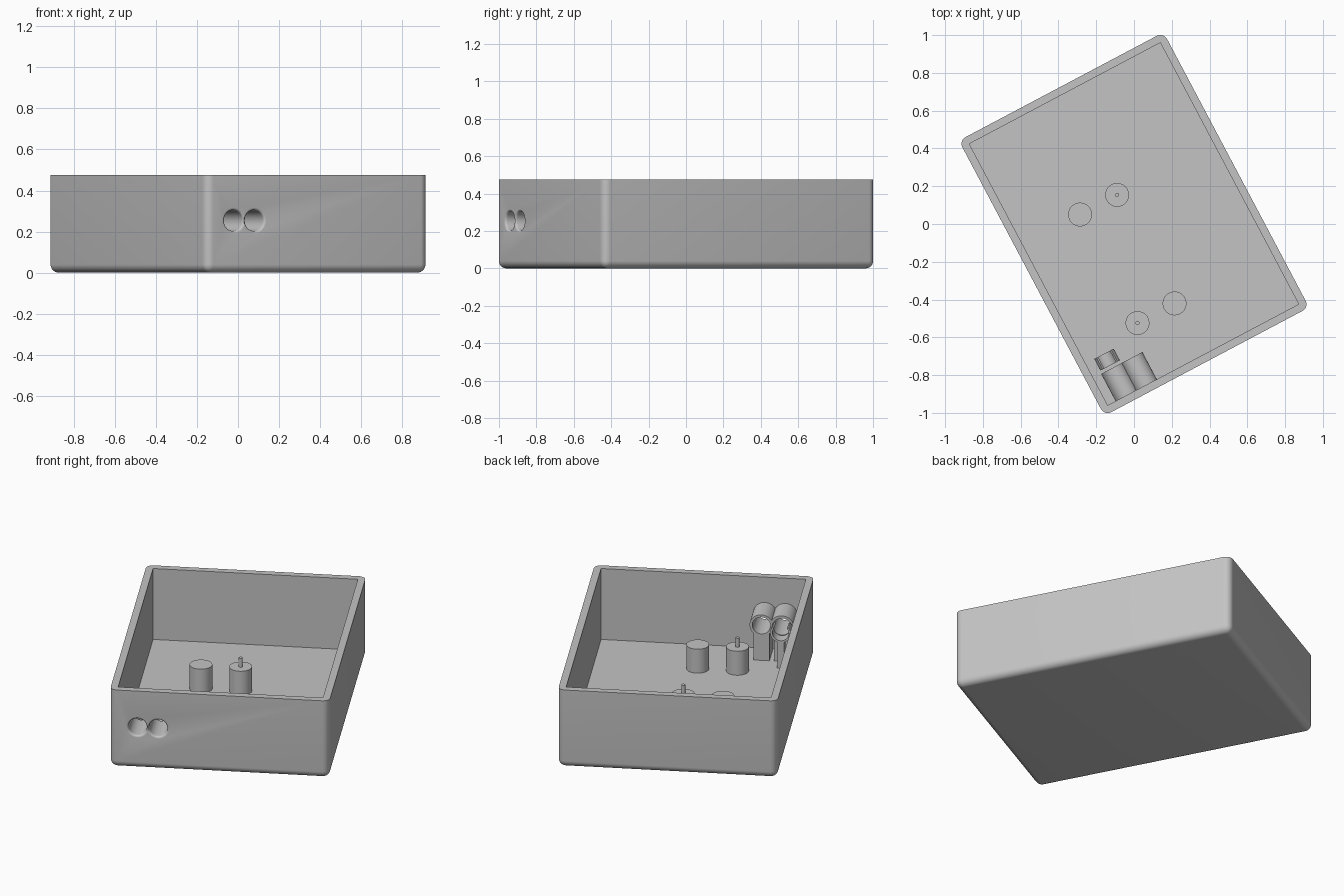
import bpy, bmesh, math
from mathutils import Matrix

if "Cube" in bpy.data.objects:
    bpy.data.objects.remove(bpy.data.objects["Cube"])

TURN = math.radians(27.9)          # whole enclosure is turned about z
A, B, WALL, H = 0.572, 0.783, 0.041, 0.475   # inner half width / half length, wall, height
EYE_Z, EYE_U = 0.254, (-0.459, -0.344)       # centres of the two round openings
TUBE_END = -0.62

grey = bpy.data.materials.new("plain_grey")
grey.diffuse_color = (0.55, 0.55, 0.55, 1)
grey.use_nodes = True
grey.node_tree.nodes["Principled BSDF"].inputs["Base Color"].default_value = grey.diffuse_color


def finish(name, bm):
    bmesh.ops.recalc_face_normals(bm, faces=bm.faces)
    me = bpy.data.meshes.new(name)
    bm.to_mesh(me)
    bm.free()
    ob = bpy.data.objects.new(name, me)
    bpy.context.collection.objects.link(ob)
    ob.rotation_euler.z = TURN
    me.materials.append(grey)
    return ob


def activate(ob):
    bpy.ops.object.select_all(action='DESELECT')
    ob.select_set(True)
    bpy.context.view_layer.objects.active = ob


def smooth(ob):
    activate(ob)
    bpy.ops.object.shade_smooth_by_angle(angle=math.radians(35))


def boolean(ob, others, op='DIFFERENCE'):
    activate(ob)
    for other in others:
        mod = ob.modifiers.new("cut", 'BOOLEAN')
        mod.operation, mod.solver, mod.object = op, 'EXACT', other
        bpy.ops.object.modifier_apply(modifier=mod.name)


def add_box(bm, x0, x1, y0, y1, z0, z1):
    m = Matrix.Translation(((x0 + x1) / 2, (y0 + y1) / 2, (z0 + z1) / 2)) \
        @ Matrix.Diagonal((x1 - x0, y1 - y0, z1 - z0, 1))
    bmesh.ops.create_cube(bm, size=1, matrix=m)


def box(name, *dims):
    bm = bmesh.new()
    add_box(bm, *dims)
    return finish(name, bm)


def lathe(name, profile, matrix, n=48):
    """Closed solid turned about z from (radius, height) pairs."""
    bm = bmesh.new()
    rings = [[bm.verts.new((r * math.cos(2 * math.pi * i / n),
                            r * math.sin(2 * math.pi * i / n), z)) for i in range(n)]
             for r, z in profile]
    for lo, hi in zip(rings, rings[1:]):
        for i in range(n):
            j = (i + 1) % n
            bm.faces.new((lo[i], lo[j], hi[j], hi[i]))
    bm.faces.new(rings[0])
    bm.faces.new(rings[-1])
    bm.transform(matrix)
    return finish(name, bm)


def along_y(u, y, z):
    """Turns the lathe axis to point from front to back."""
    return Matrix.Translation((u, y, z)) @ Matrix.Rotation(-math.pi / 2, 4, 'X')


# Enclosure: rounded outside, square inside, open top
bm = bmesh.new()
add_box(bm, -A - WALL, A + WALL, -B - WALL, B + WALL, 0, H)
edges = [e for e in bm.edges if not all(v.co.z > H - 0.01 for v in e.verts)]
bmesh.ops.bevel(bm, geom=edges, offset=0.0405, segments=8, profile=0.5,
                affect='EDGES', clamp_overlap=True)
enclosure = finish("enclosure", bm)
cavity = box("cavity_cutter", -A, A, -B, B, WALL, H + 0.2)
boolean(enclosure, [cavity])

# Round opening cutters with a rounded lip at the outer face
R, LIP = 0.051, 0.012
flare = [(R + LIP, -0.05)]
for k in range(6, -1, -1):
    a = math.radians(15 * k)
    flare.append((R + LIP - LIP * math.cos(a), LIP - LIP * math.sin(a)))
flare.append((R, 0.25))
cutters = [lathe("opening_cutter", flare, along_y(u, -B - WALL, EYE_Z)) for u in EYE_U]
boolean(enclosure, cutters)
smooth(enclosure)

# Twin tubes behind the openings, each on a support block
holder = None
for u in EYE_U:
    tube = lathe("tube_holder", [(0.066, 0), (0.066, TUBE_END + B + 0.005)],
                 along_y(u, -B - 0.005, EYE_Z))
    block = box("support_block", u - 0.045, u + 0.045, -B - 0.005, TUBE_END, WALL - 0.005, EYE_Z)
    boolean(tube, [block], 'UNION')
    bpy.data.objects.remove(block)
    if holder is None:
        holder = tube
    else:
        boolean(holder, [tube], 'UNION')
        bpy.data.objects.remove(tube)
boolean(holder, cutters)
smooth(holder)
for helper in cutters + [cavity]:
    bpy.data.objects.remove(helper)

# Open-topped clip behind the outer tube, on a narrow post
CU, Y0, Y1, RO, RI = -0.462, -0.603, -0.533, 0.058, 0.046
angles = [math.radians(-220 + 260 * i / 32) for i in range(33)]
outline = [(RO * math.cos(a), RO * math.sin(a)) for a in angles]
outline += [(RI * math.cos(a), RI * math.sin(a)) for a in reversed(angles)]
bm = bmesh.new()
face = bm.faces.new([bm.verts.new((CU + x, Y0, EYE_Z + z)) for x, z in outline])
ext = bmesh.ops.extrude_face_region(bm, geom=[face], use_keep_orig=True)
bmesh.ops.translate(bm, vec=(0, Y1 - Y0, 0),
                    verts=[v for v in ext["geom"] if isinstance(v, bmesh.types.BMVert)])
smooth(finish("clip", bm))
box("clip_post", CU - 0.02, CU + 0.02, Y0, Y1, WALL - 0.005, EYE_Z - RI - 0.006)

# Four standoffs; one diagonal pair carries locating pins
for u in (-0.229, -0.007):
    for v in (-0.472, 0.178):
        place = Matrix.Translation((u, v, 0))
        smooth(lathe("standoff", [(0.063, WALL - 0.005), (0.063, 0.188)], place))
        if (u < -0.1) == (v < 0):
            smooth(lathe("locating_pin", [(0.011, 0.185), (0.011, 0.243)], place, 24))
